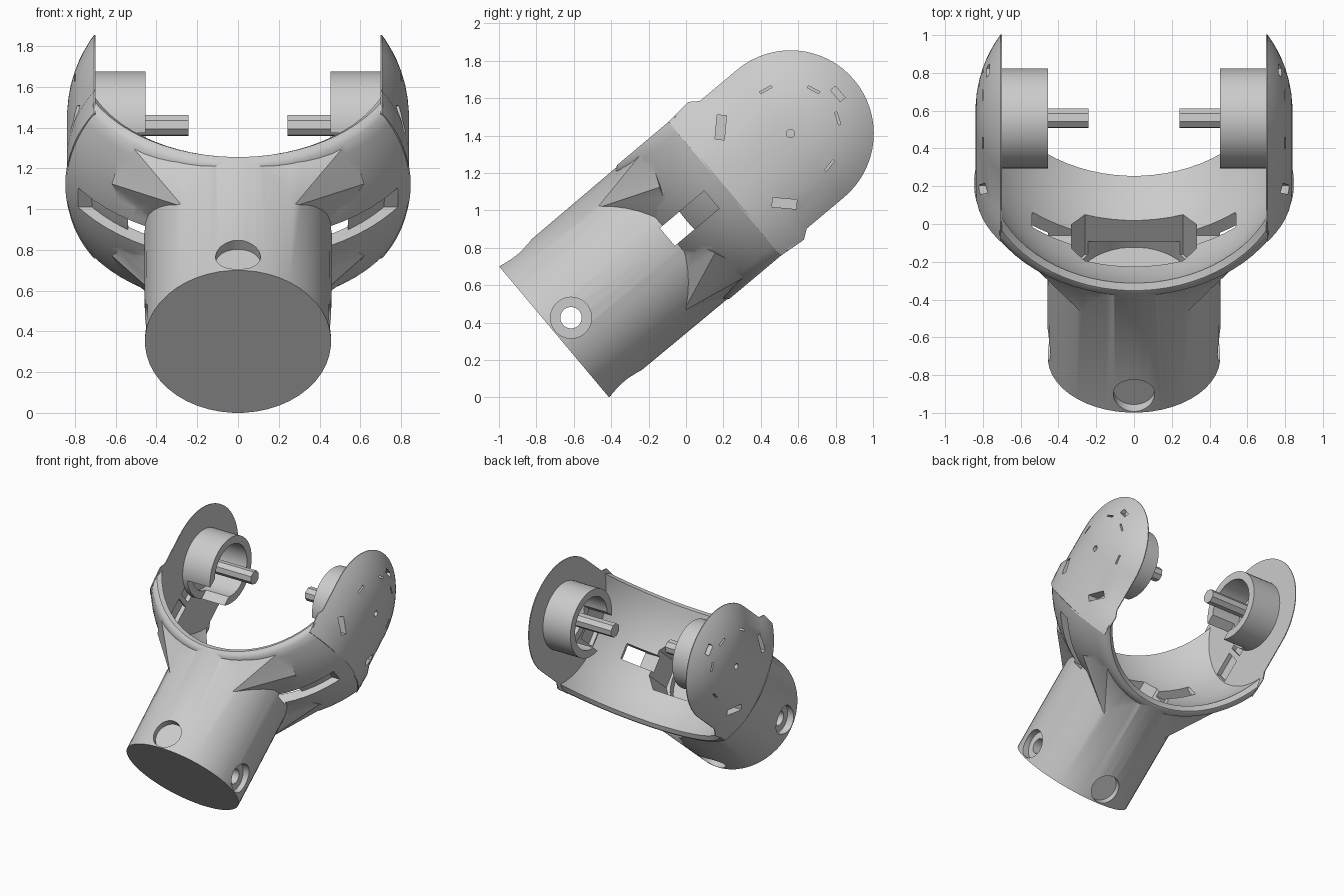
import bpy, bmesh, math
from mathutils import Matrix, Vector

if "Cube" in bpy.data.objects:
    bpy.data.objects.remove(bpy.data.objects["Cube"])

# Working frame: z runs along the tube axis, x runs along the pivot axis
PIVOT = 1.65
HALF = 0.467
PLACE = Matrix.Translation((0, -0.705, 0.35)) @ Matrix.Rotation(math.radians(-50), 4, "X")

grey = bpy.data.materials.new("plain grey")
grey.use_nodes = True
grey.diffuse_color = (0.6, 0.6, 0.6, 1)
grey.node_tree.nodes["Principled BSDF"].inputs["Base Color"].default_value = (0.6, 0.6, 0.6, 1)


def to_object(name, bm):
    bmesh.ops.recalc_face_normals(bm, faces=bm.faces)
    mesh = bpy.data.meshes.new(name)
    bm.to_mesh(mesh)
    bm.free()
    mesh.materials.append(grey)
    obj = bpy.data.objects.new(name, mesh)
    bpy.context.collection.objects.link(obj)
    return obj


def loft(name, loops):
    """Closed solid through matching loops of points."""
    bm = bmesh.new()
    rings = [[bm.verts.new(p) for p in loop] for loop in loops]
    n = len(rings[0])
    for a, b in zip(rings, rings[1:]):
        for i in range(n):
            j = (i + 1) % n
            bm.faces.new((a[i], a[j], b[j], b[i]))
    bm.faces.new(rings[0])
    bm.faces.new(rings[-1])
    return to_object(name, bm)


def hull(name, points):
    bm = bmesh.new()
    bmesh.ops.convex_hull(bm, input=[bm.verts.new(p) for p in points])
    return to_object(name, bm)


def box(name, low, high, turn=0.0):
    low, high = Vector(low), Vector(high)
    bm = bmesh.new()
    bmesh.ops.create_cube(bm, size=1)
    size = Matrix.Diagonal((high - low).to_4d())
    bm.transform(Matrix.Translation((low + high) / 2) @ Matrix.Rotation(turn, 4, "X") @ size)
    return to_object(name, bm)


def side_box(name, s, x0, x1, half, z0, z1):
    """Box on one side, centred across the yoke."""
    xs = sorted((s * x0, s * x1))
    return box(name, (xs[0], -half, z0), (xs[1], half, z1))


def lathe(name, axis, profile, centre, sides=40):
    """Turned solid: profile holds (position along the axis, radius)."""
    a = "xyz".index(axis)
    loops = []
    for t, radius in profile:
        loop = []
        for i in range(sides):
            ang = (i + 0.5) * math.tau / sides
            p = [0, 0, 0]
            p[a] = t
            p[(a + 1) % 3] = centre[(a + 1) % 3] + radius * math.cos(ang)
            p[(a + 2) % 3] = centre[(a + 2) % 3] + radius * math.sin(ang)
            loop.append(p)
        loops.append(loop)
    return loft(name, loops)


def rod(name, axis, start, end, r, centre, sides=40):
    return lathe(name, axis, ((start, r), (end, r)), centre, sides)


def drum(name, r, edge, end):
    """Slice of a ball around the pivot, with its own rim radius at each end."""
    steps = [edge * i / 9 for i in range(-9, 10)]
    profile = [(v, math.sqrt(r * r - v * v)) for v in steps]
    return lathe(name, "y", [(-HALF, end)] + profile + [(HALF, end)], (0, 0, PIVOT), 72)


def combine(obj, tool, how="DIFFERENCE"):
    mod = obj.modifiers.new("cut", "BOOLEAN")
    mod.object, mod.operation, mod.solver = tool, how, "EXACT"
    bpy.context.view_layer.objects.active = obj
    bpy.ops.object.modifier_apply(modifier=mod.name)
    bpy.data.objects.remove(tool)


def mirror_across(obj):
    """Keep the +y half and mirror it to the other side."""
    bm = bmesh.new()
    bm.from_mesh(obj.data)
    bmesh.ops.bisect_plane(bm, geom=bm.verts[:] + bm.edges[:] + bm.faces[:], dist=1e-5,
                           plane_co=(0, 0, 0), plane_no=(0, 1, 0), clear_inner=True)
    bm.to_mesh(obj.data)
    bm.free()
    mod = obj.modifiers.new("mirror", "MIRROR")
    mod.use_axis = (False, True, False)
    bpy.context.view_layer.objects.active = obj
    bpy.ops.object.modifier_apply(modifier=mod.name)


def finish(obj, angle=30):
    obj.data.transform(PLACE)
    bpy.ops.object.select_all(action="DESELECT")
    obj.select_set(True)
    bpy.context.view_layer.objects.active = obj
    bpy.ops.object.shade_smooth_by_angle(angle=math.radians(angle))


# Curved yoke: a slice of a ball with narrower lips inside the side plates
yoke = drum("yoke_and_tube", 0.96, 0.45, 0.82)
clip = box("clip", (-1, -0.6, 0), (1, 0.6, 1.2))
combine(clip, box("lip", (-0.712, -0.6, 0.5), (0.712, 0.6, 1.34)), "UNION")
combine(yoke, clip, "INTERSECT")

# Round tube below the yoke
combine(yoke, lathe("tube", "z", ((0, 0.457), (0.9, 0.462)), (0, 0, 0), 48), "UNION")

# Webs blending the four corners between tube and yoke
WEB = ((0.3, 0.4, 0.79), (0.62, 0.23, 0.93), (0.47, 0.04, 0.85), (0.27, 0.36, 0.6),
       (0.1, 0.445, 0.8), (0.3, 0.44, 0.86), (0.55, 0.44, 1.02), (0.3, 0.1, 0.95))
for s in (-1, 1):
    for t in (-1, 1):
        combine(yoke, hull("web", [(s * x, t * y, z) for x, y, z in WEB]), "UNION")

# Hollow between the arms
hollow = drum("hollow", 0.885, 0.44, 0.8)
hollow.data.transform(Matrix.Diagonal((1, 1.004, 1, 1)))
combine(hollow, box("limit", (-0.7, -1, 0), (0.7, 1, 3)), "INTERSECT")
combine(yoke, hollow)

# Cable channel: wide centre opening, round well, and side slots
corners = ((-0.33, -0.1), (-0.26, -0.19), (0.26, -0.19), (0.33, -0.1),
           (0.33, 0.1), (0.26, 0.19), (-0.26, 0.19), (-0.33, 0.1))
combine(yoke, loft("opening", [[(x, y, z) for x, y in corners] for z in (0.55, 0.95)]))
combine(yoke, rod("well", "z", 0.5, 0.64, 0.31, (0, 0, 0)))
combine(yoke, box("slot", (-0.54, -0.062, 0.79), (0.54, 0.062, 0.95)))
for s in (-1, 1):
    # Outer part of the slot, with a floor that follows the curve
    recess = side_box("slot_end", s, 0.47, 0.95, 0.062, 0.79, 1.1)
    combine(recess, drum("floor", 0.905, 0.44, 0.7))
    combine(yoke, recess)
    combine(yoke, side_box("groove", s, 0.69, 0.735, 0.065, 1.12, 1.3))

# Screw recesses around the foot of the tube, with one cross hole
foot = (0, 0, 0.118)
for s in (-1, 1):
    for axis in "xy":
        combine(yoke, rod("recess", axis, s * 0.4, s * 0.6, 0.11, foot))
combine(yoke, rod("cross_hole", "x", -0.6, 0.6, 0.057, foot))
finish(yoke, 35)


def plate_loop(s, x):
    """Outline of the side plate, shrunk by s, at one depth."""
    half, r = HALF * s, 0.445 * s
    pts = [(x, half, 1.19), (x, half * 1.03, 1.34), (x, r, 1.39)]
    for i in range(33):
        ang = math.pi * i / 32
        pts.append((x, r * math.cos(ang), PIVOT + r * math.sin(ang)))
    return pts + [(x, -r, 1.39), (x, -half * 1.03, 1.34), (x, -half, 1.19)]


# Recesses in each plate: distance up the axis, sideways, width, length
RECESSES = ((-0.265, 0.265, 0.05, 0.13), (0.33, 0, 0.035, 0.08),
            (0.05, 0.265, 0.012, 0.07), (0.245, 0.1, 0.012, 0.07))

for s, side in ((1, "left"), (-1, "right")):
    # Domed side plate
    loops = [plate_loop(1, s * 0.7)]
    for k in (1, 0.96, 0.9, 0.82, 0.72, 0.6, 0.45, 0.3, 0.15, 0.04):
        loops.append(plate_loop(k, s * (0.706 + 0.134 * (1 - k ** 2.4))))
    plate = loft(side + "_side_plate", loops)
    for up, across, wide, long in RECESSES:
        # The long side follows the circle around the pivot
        turn = math.atan2(up, across)
        mid = Vector((s * 0.8, across, PIVOT + up))
        half = Vector((0.065, wide / 2, long / 2))
        combine(plate, box("recess", mid - half, mid + half, turn))
    combine(plate, rod("pivot_hole", "x", s * 0.78, s * 0.9, 0.022, (0, 0, PIVOT), 16))
    combine(plate, side_box("groove", s, 0.69, 0.735, 0.065, 1.1, 1.42))
    mirror_across(plate)
    finish(plate, 35)

    # Ring boss with a notch facing the tube
    hub = (0, 0, PIVOT)
    ring = rod(side + "_ring_boss", "x", s * 0.455, s * 0.703, 0.265, hub, 48)
    combine(ring, rod("bore", "x", s * 0.4, s * 0.7, 0.205, hub, 48))
    combine(ring, side_box("notch", s, 0.4, 0.66, 0.14, PIVOT - 0.4, PIVOT - 0.1))
    finish(ring)

    # Pivot pin
    finish(rod(side + "_pivot_pin", "x", s * 0.242, s * 0.703, 0.054, hub, 8), 20)
